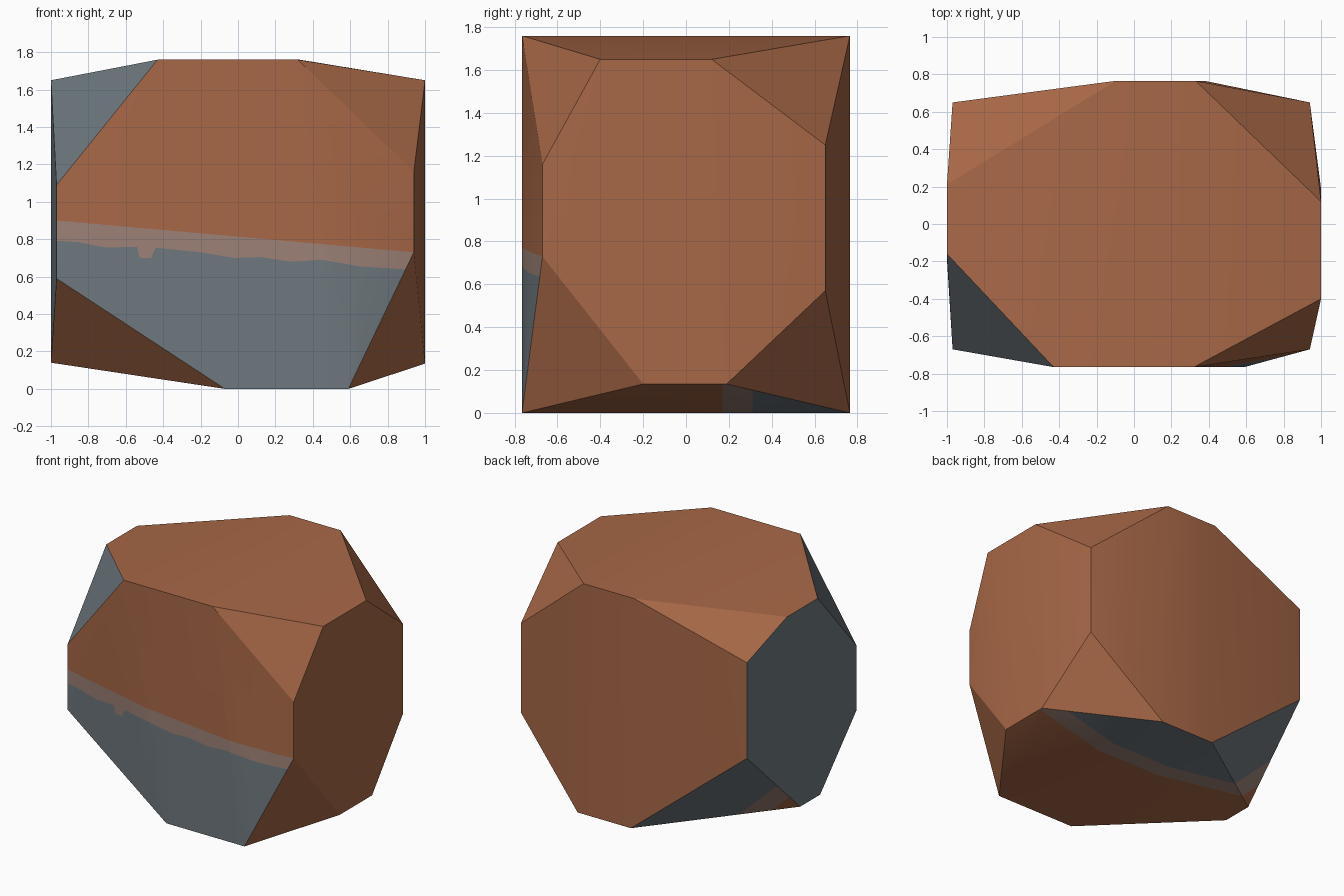
import bpy, bmesh, math
from mathutils import Vector

if "Cube" in bpy.data.objects:
    bpy.data.objects.remove(bpy.data.objects["Cube"])

def material(name, rgb):
    lin = [((c / 255 + 0.055) / 1.055) ** 2.4 for c in rgb]
    m = bpy.data.materials.new(name)
    m.diffuse_color = (*lin, 1)
    m.use_nodes = True
    m.node_tree.nodes["Principled BSDF"].inputs["Base Color"].default_value = m.diffuse_color
    return m

# Block with cut corners: each long edge of the box keeps only a short piece
bm = bmesh.new()
x_edges = [(-.765, 1.76, -.43, .32), (-.765, 0, -.07, .59),
           (.765, 1.76, -.10, .33), (.765, 0, -.07, .38)]      # y, z, x range
y_edges = [(1, 1.65, -.40, .12), (1, .135, -.20, .19),
           (-1, 1.65, -.16, .21), (-1, .14, -.19, .05)]        # x, z, y range
z_edges = [(.94, -.67, .73, 1.16), (-.97, -.67, .59, 1.09),
           (.94, .65, .57, 1.25), (-.97, .65, .73, 1.46)]      # x, y, z range
for y, z, a, b in x_edges:
    for x in (a, b):
        bm.verts.new((x, y, z))
for x, z, a, b in y_edges:
    for y in (a, b):
        bm.verts.new((x, y, z))
for x, y, a, b in z_edges:
    for z in (a, b):
        bm.verts.new((x, y, z))
bmesh.ops.convex_hull(bm, input=bm.verts[:])
bmesh.ops.recalc_face_normals(bm, faces=bm.faces[:])
bm.normal_update()

def is_front(f):
    return f.normal.y < -.85

def is_under(f):
    n = f.normal
    back_left_corner = n.x < -.3 and n.y > .3 and n.z < -.3
    return n.z < -.85 or back_left_corner

def cut(test, co, no):
    faces = [f for f in bm.faces if test(f)]
    geom = set(faces)
    for f in faces:
        geom.update(f.edges)
        geom.update(f.verts)
    bmesh.ops.bisect_plane(bm, geom=list(geom), plane_co=co, plane_no=no, dist=1e-5)
    bm.normal_update()

# Front band: straight upper line, dripping lower line
upper = [(-1.1, .912), (1.1, .716)]
lower = [(-1.1, .80), (-.86, .785), (-.70, .755), (-.54, .76), (-.525, .70),
         (-.465, .70), (-.44, .755), (-.2, .73), (-.02, .70), (.12, .705),
         (.28, .68), (.45, .69), (.65, .655), (1.1, .625)]

def height(line, x):
    for (x0, z0), (x1, z1) in zip(line, line[1:]):
        if x <= x1:
            return z0 + (z1 - z0) * (x - x0) / (x1 - x0)
    return line[-1][1]

(x0, z0), (x1, z1) = upper
cut(is_front, (x0, 0, z0), Vector((z0 - z1, 0, x1 - x0)).normalized())

def below_upper(f):
    c = f.calc_center_median()
    return is_front(f) and c.z < height(upper, c.x)

for x, z in lower[1:-1]:
    cut(below_upper, (x, 0, z), (1, 0, 0))
for (x0, z0), (x1, z1) in zip(lower, lower[1:]):
    cut(lambda f: below_upper(f) and x0 < f.calc_center_median().x < x1,
        (x0, 0, z0), Vector((z0 - z1, 0, x1 - x0)).normalized())

# Underside band
for y in (.31, .17):
    cut(is_under, (0, y, 0), (0, 1, 0))

# Colours: 0 brown, 1 slate, 2 band
for f in bm.faces:
    c, n = f.calc_center_median(), f.normal
    k = 0
    if is_front(f):
        k = 1 if c.z < height(lower, c.x) else 2 if c.z < height(upper, c.x) else 0
    elif is_under(f):
        k = 1 if c.y > .31 else 2 if c.y > .17 else 0
    elif n.x < -.85 or (n.x < -.3 and n.y < -.3 and n.z > .2):
        k = 1
    f.material_index = k

me = bpy.data.meshes.new("rock_block")
bm.to_mesh(me)
bm.free()
ob = bpy.data.objects.new("rock_block", me)
bpy.context.collection.objects.link(ob)
for name, rgb in (("rust brown", (168, 104, 71)), ("slate grey", (110, 120, 126)),
                  ("faded band", (156, 129, 118))):
    me.materials.append(material(name, rgb))
bpy.context.view_layer.objects.active = ob
ob.select_set(True)
bpy.ops.object.shade_smooth_by_angle(angle=math.radians(20))
